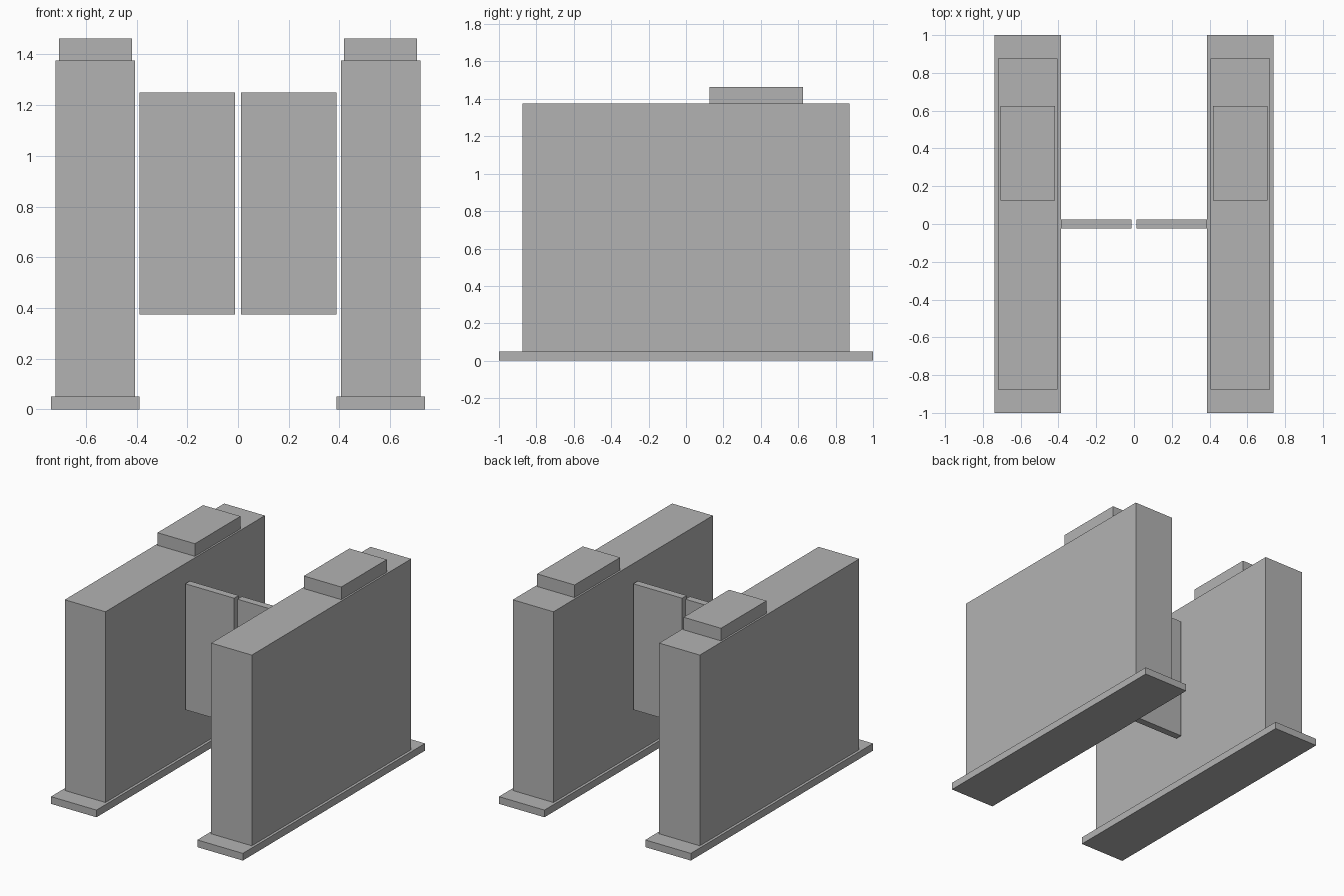
import bpy

cube = bpy.data.objects.get("Cube")
if cube:
    bpy.data.objects.remove(cube, do_unlink=True)

# Single grey finish
grey = bpy.data.materials.new("plain_grey")
grey.use_nodes = True
GREY = (0.45, 0.45, 0.45, 1)
grey.diffuse_color = GREY
grey.node_tree.nodes["Principled BSDF"].inputs["Base Color"].default_value = GREY


def box(name, centre, size):
    bpy.ops.mesh.primitive_cube_add(size=1, location=centre)
    obj = bpy.context.object
    obj.name = name
    obj.scale = size
    bpy.ops.object.transform_apply(location=False, rotation=False, scale=True)
    obj.data.materials.append(grey)
    return obj


# Two mirrored gate cabinets, each with a swing panel
CABINET_X = 0.5625
for side, s in (("left", 1), ("right", -1)):
    x = s * CABINET_X
    box(side + "_base_plate", (x, 0, 0.025), (0.35, 2, 0.05))
    box(side + "_cabinet", (x, 0, 0.7125), (0.3125, 1.75, 1.325))
    box(side + "_reader_block", (x, 0.375, 1.41875), (0.2875, 0.5, 0.0875))
    box(side + "_gate_panel", (s * 0.2, 0, 0.8125), (0.375, 0.05, 0.875))
